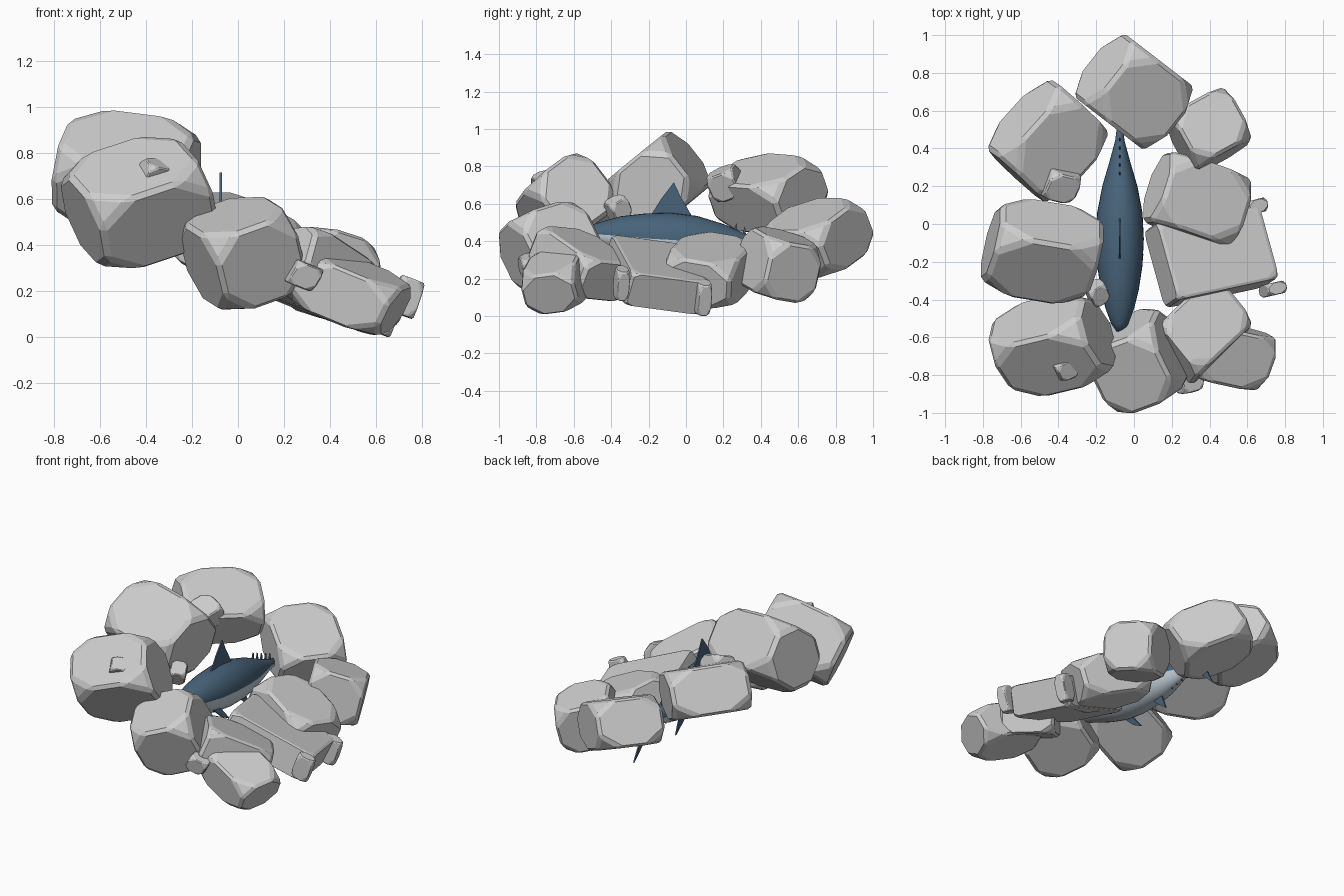
import bpy, bmesh, math
from mathutils import Euler, Vector

if "Cube" in bpy.data.objects:
    bpy.data.objects.remove(bpy.data.objects["Cube"], do_unlink=True)


def material(name, color):
    m = bpy.data.materials.new(name)
    m.use_nodes = True
    m.diffuse_color = (*color, 1)
    m.node_tree.nodes["Principled BSDF"].inputs["Base Color"].default_value = (*color, 1)
    return m


STONE = material("stone grey", (0.61, 0.61, 0.61))
BLUE = material("deep blue", (0.065, 0.125, 0.195))
PALE = material("pale belly", (0.53, 0.61, 0.68))


def finish(name, bm, *mats):
    bmesh.ops.recalc_face_normals(bm, faces=bm.faces)
    mesh = bpy.data.meshes.new(name)
    bm.to_mesh(mesh)
    bm.free()
    ob = bpy.data.objects.new(name, mesh)
    bpy.context.collection.objects.link(ob)
    for m in mats:
        mesh.materials.append(m)
    return ob


def rock(name, xs, ys, zs, tilt, dims=(1, 1, 1), cut=0.3, edge=0.05):
    """Box with clipped corners and bevelled edges, turned, then fitted to its extents."""
    bm = bmesh.new()
    bmesh.ops.create_cube(bm, size=1)
    bmesh.ops.bevel(bm, geom=bm.verts[:], offset=cut, affect='VERTICES', segments=1)
    bmesh.ops.bevel(bm, geom=bm.edges[:], offset=edge, affect='EDGES', segments=1,
                    clamp_overlap=True)
    turn = Euler([math.radians(a) for a in tilt]).to_matrix()
    for v in bm.verts:
        v.co = turn @ Vector(c * d for c, d in zip(v.co, dims))
    for axis, (lo, hi) in enumerate((xs, ys, zs)):
        low = min(v.co[axis] for v in bm.verts)
        span = max(v.co[axis] for v in bm.verts) - low
        for v in bm.verts:
            v.co[axis] = lo + (v.co[axis] - low) / span * (hi - lo)
    return finish(name, bm, STONE)


# Ring of boulders, high on the right side and low on the left
rock("back_boulder", (-.31, .31), (.40, 1.0), (.20, .63), (28, 0, 52), (1, 1.1, .8))
rock("back_right_boulder", (-.77, -.14), (.12, .76), (.44, .87), (28, 4, 48), (1.2, 1, .8))
rock("right_boulder", (-.81, -.16), (-.42, .13), (.44, .985), (38, 8, -11), (1.2, 1, .9))
rock("front_right_boulder", (-.77, -.09), (-.91, -.37), (.30, .87), (34, -20, 16), (1.2, 1, 1))
rock("front_boulder", (-.25, .29), (-1.0, -.45), (.12, .61), (18, -20, 20))
rock("front_left_boulder", (.23, .75), (-.88, -.50), (.01, .38), (8, 25, -14), (1.3, 1, .8))
rock("front_left_slab", (.10, .62), (-.84, -.28), (.08, .48), (-5, 25, 40), (1.2, .9, .6), .22)
rock("left_slab", (.06, .76), (-.44, .12), (.01, .43), (-9, 23, 12), (1.4, 1, .5), .1, .03)
rock("back_left_slab", (.05, .62), (-.13, .38), (.04, .45), (-10, 20, -20), (1.2, 1, .7))
rock("back_left_boulder", (.17, .62), (.27, .72), (.07, .48), (-8, 14, 28), (1.1, 1, .9))

# Flared lips at the two corners of the left slab's outer end
rock("left_slab_front_lip", (.66, .81), (-.39, -.30), (.08, .27), (0, 20, 12), (.7, .4, 1))
rock("left_slab_back_lip", (.56, .71), (.04, .14), (0, .20), (0, 20, 12), (.7, .4, 1))

# Pebbles resting on the boulders
rock("back_right_pebble", (-.51, -.28), (.11, .32), (.61, .81), (20, 20, -15))
rock("front_right_pebble", (-.44, -.29), (-.83, -.69), (.65, .78), (30, 10, 30))
rock("front_left_pebble", (.20, .37), (-.90, -.74), (.20, .34), (10, 25, 15))
rock("inner_pebble", (-.26, -.13), (-.44, -.29), (.50, .65), (30, 10, 30))

# Fish body: rings of y, centre height, half width, half height
FX = -.075
PROFILE = [(-.575, .435, .012, .012), (-.53, .437, .045, .042), (-.45, .435, .075, .07),
           (-.35, .428, .1, .105), (-.22, .415, .12, .133), (-.08, .407, .127, .145),
           (.06, .397, .12, .138), (.2, .38, .093, .112), (.33, .365, .055, .07),
           (.44, .357, .025, .033), (.54, .35, .012, .018)]
SIDES = 32
bm = bmesh.new()
rings = []
for y, z, w, h in PROFILE:
    angles = [2 * math.pi * i / SIDES for i in range(SIDES)]
    rings.append([bm.verts.new((FX + w * math.cos(a), y, z + h * math.sin(a))) for a in angles])
for a, b in zip(rings, rings[1:]):
    for i in range(SIDES):
        j = (i + 1) % SIDES
        face = bm.faces.new((a[i], a[j], b[j], b[i]))
        face.material_index = 0 if i < SIDES // 2 else 1
bm.faces.new(rings[0])
bm.faces.new(rings[-1])
for f in bm.faces:
    f.smooth = True
finish("fish_body", bm, BLUE, PALE)


def fin(name, outline, x=FX, lean=0.0):
    """Thin upright plate from a (y, z) outline, optionally splayed sideways."""
    top = max(z for _, z in outline)
    bm = bmesh.new()
    bm.faces.new([bm.verts.new((x + lean * (top - z), y, z)) for y, z in outline])
    ob = finish(name, bm, BLUE)
    mod = ob.modifiers.new("thickness", 'SOLIDIFY')
    mod.thickness, mod.offset = .009, 0
    return ob


fin("dorsal_fin", [(-.2, .52), (-.13, .63), (-.065, .715), (-.03, .64), (.04, .52)])
fin("anal_fin", [(.08, .29), (.17, .3), (.22, .165), (.14, .23)])
fin("tail_upper_lobe", [(.49, .35), (.56, .47), (.67, .55), (.61, .44), (.56, .35)])
fin("tail_lower_lobe", [(.49, .36), (.56, .35), (.6, .28), (.67, .15), (.56, .25)])
for side, label in ((-1, "right"), (1, "left")):
    fin(label + "_pectoral_fin", [(-.28, .34), (-.21, .33), (-.16, .25), (-.22, .28)],
        FX + side * .085, side * .4)

# Finlets along the back and under the tail
for i in range(5):
    y = .25 + i * .045
    ridge, keel = .465 - i * .018, .295 + i * .01
    fin("upper_finlet", [(y, ridge - .03), (y + .02, ridge + .035), (y + .03, ridge - .05)])
    fin("lower_finlet", [(y, keel + .02), (y + .03, keel + .03), (y + .03, keel - .02)])
